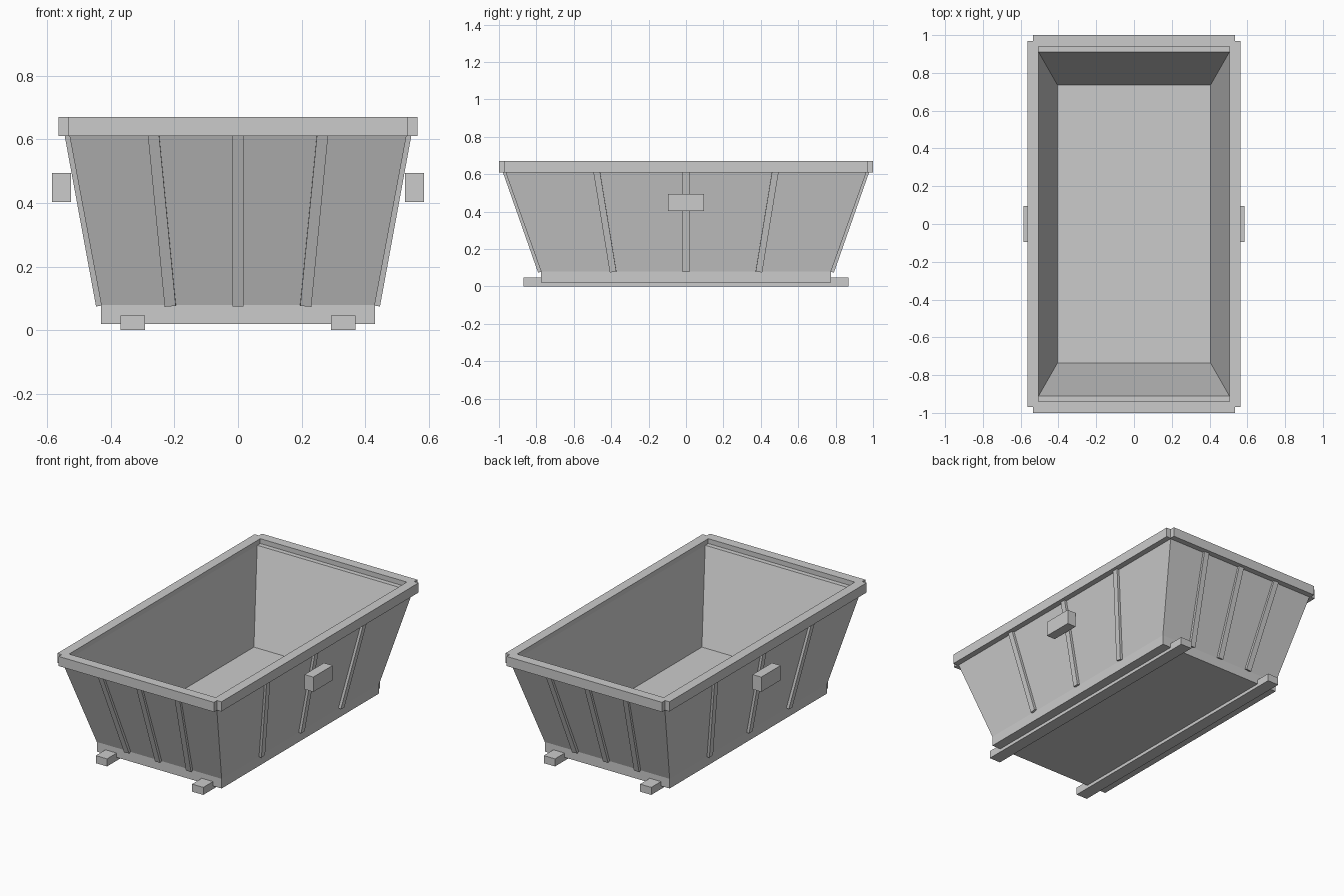
import bpy, bmesh
from mathutils import Vector, Matrix

if "Cube" in bpy.data.objects:
    bpy.data.objects.remove(bpy.data.objects["Cube"])


def finish(name, bm):
    bmesh.ops.recalc_face_normals(bm, faces=bm.faces)
    me = bpy.data.meshes.new(name)
    bm.to_mesh(me)
    bm.free()
    ob = bpy.data.objects.new(name, me)
    bpy.context.collection.objects.link(ob)
    return ob


def box(name, lo, hi):
    lo, hi = Vector(lo), Vector(hi)
    bm = bmesh.new()
    m = Matrix.Translation((lo + hi) / 2) @ Matrix.Diagonal((*(hi - lo), 1))
    bmesh.ops.create_cube(bm, size=1, matrix=m)
    return finish(name, bm)


def rib(name, p0, p1, across, width=0.035, depth=0.03):
    # bar lying along a sloping wall from p0 to p1
    p0, p1 = Vector(p0), Vector(p1)
    d = p1 - p0
    z = d.normalized()
    x = Vector(across)
    x = (x - z * x.dot(z)).normalized()
    y = z.cross(x)
    rot = Matrix((x, y, z)).transposed().to_4x4()
    bm = bmesh.new()
    m = (Matrix.Translation((p0 + p1) / 2) @ rot
         @ Matrix.Diagonal((width, depth, d.length, 1)))
    bmesh.ops.create_cube(bm, size=1, matrix=m)
    return finish(name, bm)


# Tub: rectangular rings (half x, half y, z) from underside, up the outside, down to the floor
rings = [(0.43, 0.775, 0.02), (0.43, 0.775, 0.08), (0.535, 0.975, 0.64),
         (0.505, 0.91, 0.64), (0.405, 0.735, 0.10)]
bm = bmesh.new()
loops = [[bm.verts.new((sx * x, sy * y, z))
          for sx, sy in ((-1, -1), (1, -1), (1, 1), (-1, 1))] for x, y, z in rings]
for a, b in zip(loops, loops[1:]):
    for i in range(4):
        j = (i + 1) % 4
        bm.faces.new((a[i], a[j], b[j], b[i]))
bm.faces.new(loops[0])
bm.faces.new(loops[-1])
finish("tub", bm)

for s, side in ((-1, "left"), (1, "right")):
    # Rim rail, lifting block and ground runner
    x0, x1 = sorted((s * 0.505, s * 0.565))
    box(f"rim_rail_{side}", (x0, -0.97, 0.61), (x1, 0.97, 0.67))
    x0, x1 = sorted((s * 0.525, s * 0.585))
    box(f"lifting_block_{side}", (x0, -0.095, 0.403), (x1, 0.095, 0.495))
    x0, x1 = sorted((s * 0.293, s * 0.37))
    box(f"runner_{side}", (x0, -0.87, 0), (x1, 0.87, 0.047))
    # Side wall ribs
    for k in (-1, 0, 1):
        rib(f"side_rib_{side}_{k + 2}", (s * 0.432, k * 0.39, 0.08),
            (s * 0.533, k * 0.48, 0.63), (0, 1, 0))

for s, end in ((-1, "front"), (1, "back")):
    # Rim rail across the end
    y0, y1 = sorted((s * 0.94, s * 1.0))
    box(f"rim_rail_{end}", (-0.535, y0, 0.61), (0.535, y1, 0.67))
    # End wall ribs
    for k in (-1, 0, 1):
        rib(f"end_rib_{end}_{k + 2}", (k * 0.213, s * 0.777, 0.08),
            (k * 0.267, s * 0.970, 0.63), (1, 0, 0))
